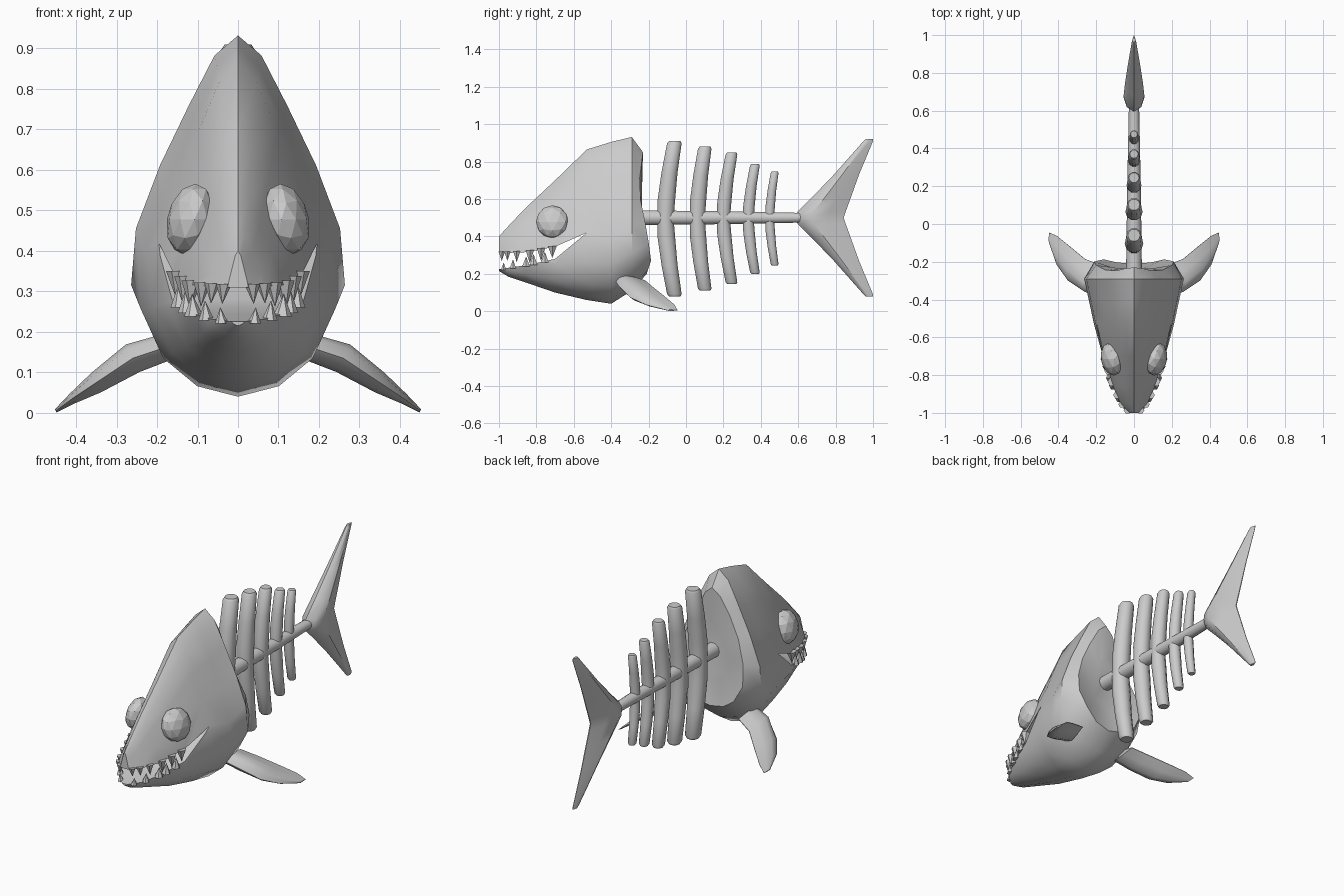
import bpy, bmesh, math
from mathutils import Vector

if "Cube" in bpy.data.objects:
    bpy.data.objects.remove(bpy.data.objects["Cube"])


def finish(name, bm, angle=40):
    bmesh.ops.recalc_face_normals(bm, faces=bm.faces)
    me = bpy.data.meshes.new(name)
    bm.to_mesh(me)
    bm.free()
    ob = bpy.data.objects.new(name, me)
    bpy.context.collection.objects.link(ob)
    if angle:
        activate(ob)
        bpy.ops.object.shade_smooth_by_angle(angle=math.radians(angle))
    return ob


def activate(ob):
    bpy.ops.object.select_all(action='DESELECT')
    bpy.context.view_layer.objects.active = ob
    ob.select_set(True)


def loft(name, rings, angle=40):
    """Skin a list of equal-length point rings and cap both ends."""
    bm = bmesh.new()
    vs = [[bm.verts.new(p) for p in r] for r in rings]
    for a, b in zip(vs, vs[1:]):
        for i in range(len(a)):
            j = (i + 1) % len(a)
            bm.faces.new((a[i], a[j], b[j], b[i]))
    bm.faces.new(vs[0])
    bm.faces.new(vs[-1])
    return finish(name, bm, angle)


def lerp(table, t):
    for (a, va), (b, vb) in zip(table, table[1:]):
        if t <= b:
            return va + (vb - va) * (t - a) / (b - a)
    return table[-1][1]


# head: teardrop cross-sections along y
TEAR = [(0, 0), (.06, .22), (.21, .46), (.39, .73), (.58, .955),
        (.75, 1), (.89, .77), (.97, .42), (1, 0)]


def tear_ring(y, top, bot, hw):
    half = [(hw * w, y(f) if callable(y) else y, top + (bot - top) * f) for f, w in TEAR]
    return half + [(-x, yy, z) for x, yy, z in half[-2:0:-1]]


SECTIONS = [(-1, .40, .215, .03), (-.95, .455, .185, .08), (-.86, .55, .155, .115),
            (-.7, .70, .1, .165), (-.53, .865, .06, .212), (-.4, .905, .04, .24),
            (-.29, .932, .11, .264)]
rings = [tear_ring(*s) for s in SECTIONS]
RIM = [(0, -.23), (.3, -.255), (.6, -.215), (.88, -.185), (1, -.21)]
rim = tear_ring(lambda f: lerp(RIM, f), .85, .2, .21)
rings += [rim, [(x * .5, -.235, .48 + (z - .48) * .5) for x, y, z in rim]]
head = loft("head", rings)

# mouth: wedge cut straight through the head
UPPER = [(-1.05, .308), (-.85, .316), (-.7, .345), (-.53, .42)]
LOWER = [(-1.05, .218), (-.85, .247), (-.7, .28), (-.53, .42)]
wedge = UPPER + LOWER[-2::-1]
cutter = loft("mouth_cutter", [[(x, y, z) for y, z in wedge] for x in (-.5, .5)], 0)
cutter.hide_render = True
mod = head.modifiers.new("mouth", 'BOOLEAN')
mod.operation, mod.solver, mod.object = 'DIFFERENCE', 'EXACT', cutter
activate(head)
bpy.ops.object.modifier_apply(modifier=mod.name)
bpy.data.objects.remove(cutter)
bpy.ops.object.shade_smooth_by_angle(angle=math.radians(40))


def head_half_width(y, z):
    top, bot, hw = (lerp([(s[0], s[k]) for s in SECTIONS], y) for k in (1, 2, 3))
    return hw * lerp(TEAR, (top - z) / (top - bot))


# teeth: small cones along both lips
def teeth(name, lip, row, direction):
    bm = bmesh.new()
    for y, r, h in row:
        z = lerp(lip, y)
        x = head_half_width(y, z) - .004
        for s in (-1, 1):
            c = Vector((s * x, y, z - direction * .008))
            base = [bm.verts.new(c + Vector((r * math.cos(a), r * math.sin(a), 0)))
                    for a in (k * math.tau / 6 for k in range(6))]
            tip = bm.verts.new(c + Vector((s * .004, 0, direction * h)))
            bm.faces.new(base)
            for i in range(6):
                bm.faces.new((base[i], base[(i + 1) % 6], tip))
    return finish(name, bm, 0)


teeth("upper_teeth", UPPER, [(-.985, .02, .05), (-.955, .02, .05), (-.905, .022, .06),
                             (-.835, .026, .07), (-.775, .026, .07), (-.715, .028, .065)], -1)
teeth("lower_teeth", LOWER, [(-.975, .017, .04), (-.925, .02, .05), (-.855, .024, .055),
                             (-.815, .024, .06), (-.755, .024, .06)], 1)

# eyes
for s, side in ((-1, "left"), (1, "right")):
    bm = bmesh.new()
    bmesh.ops.create_icosphere(bm, subdivisions=2, radius=.088)
    for v in bm.verts:
        v.co = Vector((s * (.118 + v.co.x * .65 - v.co.z * .15 + v.co.y * .12),
                       v.co.y - .715, v.co.z + .478))
    finish("eye_" + side, bm, 0)

# spine
N = 10
CIRC = [(math.cos(k * math.tau / N), math.sin(k * math.tau / N)) for k in range(N)]
loft("spine", [[(r * c, y, .5 + r * s) for c, s in CIRC]
               for y, r in ((-.26, .042), (.2, .036), (.63, .027))])

# ribs: bowed bars (end y, middle y, top z, bottom z, end radius)
RIBS = [(-.06, -.11, .91, .08, .041), (.102, .06, .88, .11, .038),
        (.245, .2, .848, .145, .033), (.37, .333, .788, .2, .027),
        (.475, .447, .747, .245, .022)]
for n, (ye, ym, zt, zb, r) in enumerate(RIBS):
    rr = []
    for t, k in ((-1, .8), (-.97, 1), (-.6, 1.1), (-.25, 1.2), (0, 1.12),
                 (.25, 1.2), (.6, 1.1), (.97, 1), (1, .8)):
        z = (zt + zb) / 2 + t * (zt - zb) / 2
        y = ym + (ye - ym) * abs(t) ** 1.6
        rr.append([(r * k * c, y + r * k * s, z) for c, s in CIRC])
    loft(f"rib_{n + 1}", rr)

# tail: lens sections stacked in z (z, leading y, trailing y, half thickness)
LENS = [(0, 0), (.12, .7), (.33, 1), (.65, .6), (1, .05)]


def lens(y0, y1, h):
    up = [(y0 + (y1 - y0) * f, h * w) for f, w in LENS]
    return up + [(y, -t) for y, t in up[:0:-1]]


TAIL = [(.42, .96, 1.0, .008), (.405, .945, .998, .012), (.23, .79, .925, .034),
        (.11, .675, .882, .048), (.03, .595, .853, .055)]
levels = [(.5 - d, *p) for d, *p in TAIL] + [(.5, .59, .843, .056)] + \
         [(.5 + d, *p) for d, *p in TAIL[::-1]]
loft("tail_fin", [[(x, y, z) for y, x in lens(a, b, h)] for z, a, b, h in levels])

# pectoral fins: (x, z, leading y, trailing y, half thickness)
FIN = [(.17, .165, -.38, -.22, .03), (.26, .135, -.36, -.185, .034),
       (.35, .075, -.3, -.11, .024), (.41, .035, -.215, -.062, .012),
       (.45, .005, -.1, -.045, .004)]
for s, side in ((-1, "left"), (1, "right")):
    loft("pectoral_fin_" + side,
         [[(s * (x + t * .5), y, z + t) for y, t in lens(a, b, h)] for x, z, a, b, h in FIN])
